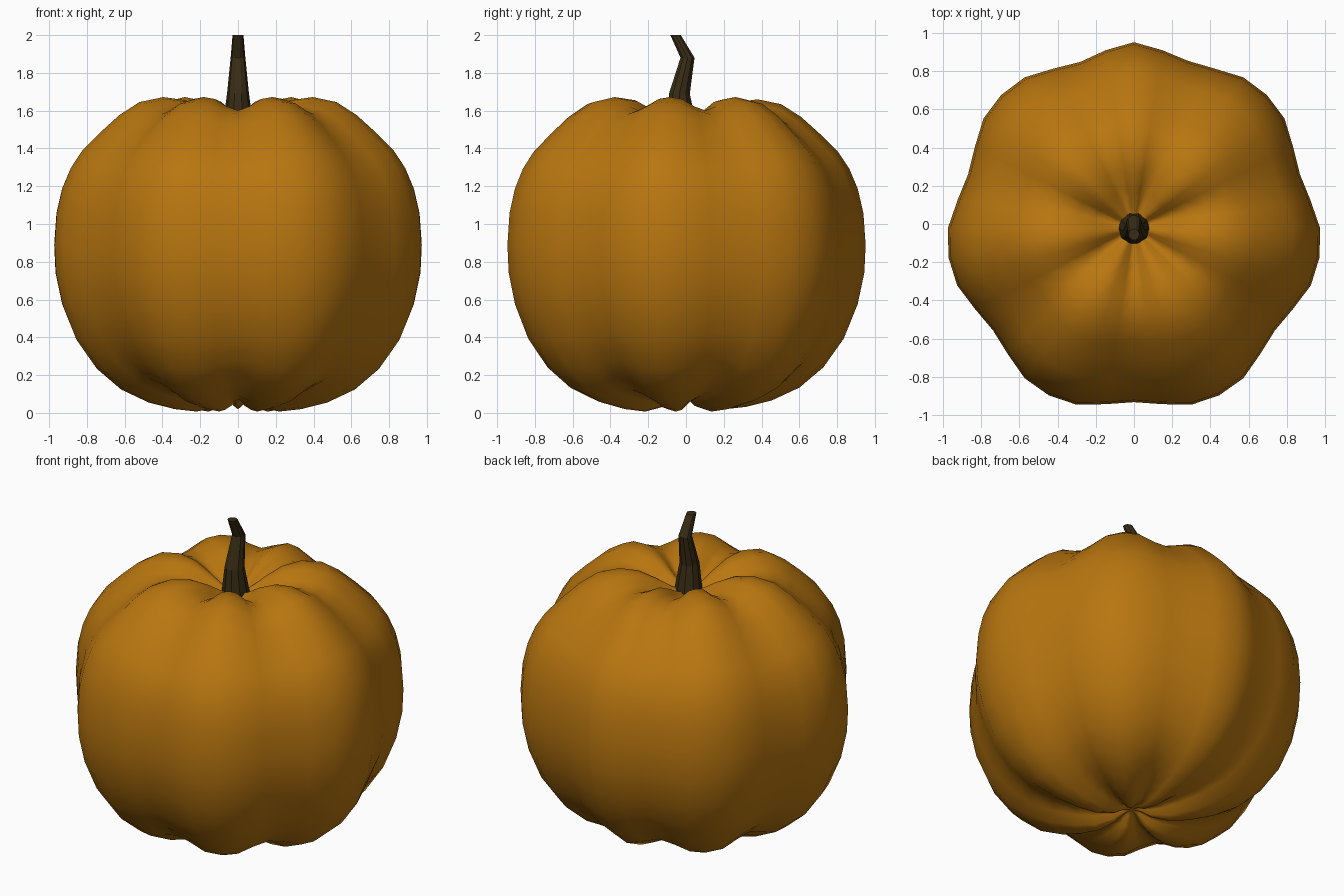
import bpy, bmesh, math
from mathutils import Vector

if "Cube" in bpy.data.objects:
    bpy.data.objects.remove(bpy.data.objects["Cube"])

CENTRE_Y = -0.02


def add_object(name, bm, colour):
    bmesh.ops.recalc_face_normals(bm, faces=bm.faces)
    mesh = bpy.data.meshes.new(name)
    bm.to_mesh(mesh)
    bm.free()
    obj = bpy.data.objects.new(name, mesh)
    bpy.context.collection.objects.link(obj)
    mat = bpy.data.materials.new(name + "_colour")
    mat.diffuse_color = (*colour, 1)
    mat.use_nodes = True
    mat.node_tree.nodes["Principled BSDF"].inputs["Base Color"].default_value = mat.diffuse_color
    mesh.materials.append(mat)
    return obj


def bridge(bm, a, b):
    n = len(a)
    for i in range(n):
        j = (i + 1) % n
        bm.faces.new((a[i], a[j], b[j], b[i]))


# Pumpkin body: one lobe profile (radius, height), pushed in at the grooves
profile = [(0, .085), (.05, .07), (.11, .03), (.22, .002), (.34, .015), (.48, .05),
           (.63, .12), (.76, .23), (.87, .385), (.945, .57), (.981, .74),
           (.988, .89), (.976, 1.06), (.946, 1.19), (.9, 1.3), (.84, 1.39),
           (.74, 1.49), (.64, 1.58), (.53, 1.65), (.4, 1.677), (.28, 1.66),
           (.18, 1.61), (.09, 1.55), (.04, 1.53), (0, 1.52)]

# Groove depth around the body: six wide lobes and a narrow one at the back
wide = [.076, .054, .015, .005, .015, .054]
narrow = [.07, .047, .017, .047]
depths = wide * 3 + narrow + wide * 3
sides = len(depths)

bm = bmesh.new()
rings = []
for k in range(1, len(profile) - 1):
    r, z = profile[k]
    (r0, z0), (r1, z1) = profile[k - 1], profile[k + 1]
    normal = Vector((z1 - z0, r0 - r1)).normalized()
    fade = min(1, r / .2)
    ring = []
    for i, depth in enumerate(depths):
        a = -math.pi / 2 + 2 * math.pi * i / sides
        rr = r - normal.x * depth * fade
        zz = z - normal.y * depth * fade
        ring.append(bm.verts.new((rr * math.cos(a), CENTRE_Y + rr * math.sin(a), zz)))
    rings.append(ring)
for a, b in zip(rings, rings[1:]):
    bridge(bm, a, b)
for ring, pole in ((rings[0], profile[0]), (rings[-1], profile[-1])):
    tip = bm.verts.new((0, CENTRE_Y, pole[1]))
    for i in range(sides):
        bm.faces.new((ring[i], ring[(i + 1) % sides], tip))
body = add_object("pumpkin_body", bm, (.48, .18, .005))
for p in body.data.polygons:
    p.use_smooth = True

# Bent, tapering stem: (y, z, radius)
bm = bmesh.new()
rings = []
for y, z, r in [(-.022, 1.5, .085), (-.035, 1.69, .058), (.008, 1.88, .039), (-.055, 2, .029)]:
    rings.append([bm.verts.new((r * math.cos(math.tau * i / 10),
                                y + r * math.sin(math.tau * i / 10), z)) for i in range(10)])
for a, b in zip(rings, rings[1:]):
    bridge(bm, a, b)
bm.faces.new(rings[0])
bm.faces.new(rings[-1])
add_object("stem", bm, (.04, .025, .007))
